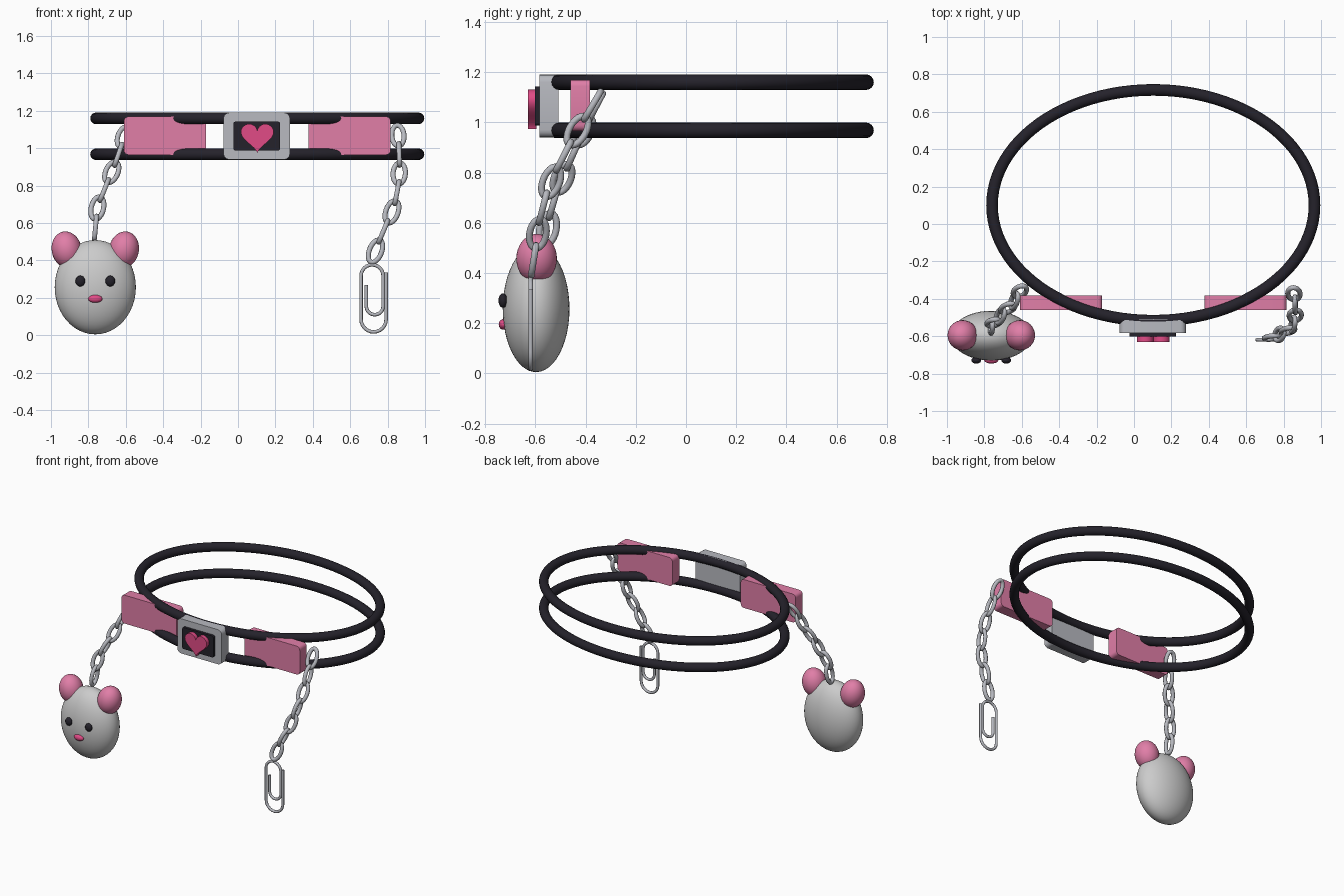
import bpy, bmesh, math
from mathutils import Vector, Matrix

if "Cube" in bpy.data.objects:
    bpy.data.objects.remove(bpy.data.objects["Cube"])


def material(name, rgb):
    m = bpy.data.materials.new(name)
    m.diffuse_color = (*rgb, 1)
    m.use_nodes = True
    m.node_tree.nodes["Principled BSDF"].inputs["Base Color"].default_value = m.diffuse_color
    return m


BLACK = material("black", (0.018, 0.016, 0.024))
PINK = material("pink", (0.75, 0.21, 0.39))
HOT = material("hot_pink", (0.75, 0.07, 0.24))
METAL = material("metal", (0.48, 0.49, 0.53))


def finish(bm, name, mat, angle=40):
    bmesh.ops.recalc_face_normals(bm, faces=bm.faces)
    me = bpy.data.meshes.new(name)
    bm.to_mesh(me)
    bm.free()
    ob = bpy.data.objects.new(name, me)
    bpy.context.collection.objects.link(ob)
    if mat:
        me.materials.append(mat)
    bpy.ops.object.select_all(action='DESELECT')
    ob.select_set(True)
    bpy.context.view_layer.objects.active = ob
    bpy.ops.object.shade_smooth_by_angle(angle=math.radians(angle))
    return ob


def prism(name, pts, y0, y1, mat):
    """Extrude an x-z outline from y0 (front) to y1 (back)."""
    bm = bmesh.new()
    a, b = ([bm.verts.new((x, y, z)) for x, z in pts] for y in (y0, y1))
    n = len(pts)
    bm.faces.new(a)
    bm.faces.new(b[::-1])
    for i in range(n):
        bm.faces.new((a[i], b[i], b[(i + 1) % n], a[(i + 1) % n]))
    return finish(bm, name, mat)


def arc(cx, cz, r, a0, a1, n):
    return [(cx + r * math.cos(math.radians(a0 + (a1 - a0) * i / n)),
             cz + r * math.sin(math.radians(a0 + (a1 - a0) * i / n))) for i in range(n + 1)]


def rounded(cx, cz, w, h, r):
    pts = []
    for k, (sx, sz) in enumerate(((1, 1), (-1, 1), (-1, -1), (1, -1))):
        pts += arc(cx + sx * (w / 2 - r), cz + sz * (h / 2 - r), r, 90 * k, 90 * k + 90, 4)
    return pts


def tube(name, pts, r, mat, normal, closed=True, sides=12):
    """Sweep a round section along a planar path."""
    bm = bmesh.new()
    pts = [Vector(p) for p in pts]
    normal = Vector(normal).normalized()
    n, rings = len(pts), []
    for i, p in enumerate(pts):
        nxt = pts[(i + 1) % n] if closed else pts[min(i + 1, n - 1)]
        prv = pts[i - 1] if closed else pts[max(i - 1, 0)]
        side = (nxt - prv).normalized().cross(normal)
        rings.append([bm.verts.new(p + r * (side * math.cos(t) + normal * math.sin(t)))
                      for t in (2 * math.pi * k / sides for k in range(sides))])
    for i in range(n if closed else n - 1):
        a, b = rings[i], rings[(i + 1) % n]
        for k in range(sides):
            j = (k + 1) % sides
            bm.faces.new((a[k], a[j], b[j], b[k]))
    if not closed:
        bm.faces.new(rings[0])
        bm.faces.new(rings[-1][::-1])
    return finish(bm, name, mat, 60)


def ellipsoid(name, loc, radii, mat=None, tilt=0, seg=32):
    bm = bmesh.new()
    bmesh.ops.create_uvsphere(bm, u_segments=seg, v_segments=seg // 2, radius=1)
    m = Matrix.Translation(loc) @ Matrix.Rotation(math.radians(tilt), 4, 'Y') @ Matrix.Diagonal((*radii, 1))
    bmesh.ops.transform(bm, matrix=m, verts=bm.verts)
    return finish(bm, name, mat)


CX = 0.103

# two elliptical bands
for name, z in (("upper_band", 1.16), ("lower_band", 0.968)):
    tube(name, [(CX + 0.862 * math.cos(t), 0.1 + 0.617 * math.sin(t), z)
                for t in (2 * math.pi * i / 96 for i in range(96))], 0.031, BLACK, (0, 0, 1), sides=16)

# pink side plates
for name, s in (("left_plate", -1), ("right_plate", 1)):
    prism(name, rounded(CX + s * 0.493, 1.067, 0.44, 0.205, 0.025), -0.46, -0.382, PINK)

# buckle with heart
prism("buckle", rounded(CX - 0.003, 1.065, 0.355, 0.25, 0.03), -0.583, -0.507, METAL)
prism("buckle_inset", rounded(CX - 0.003, 1.065, 0.25, 0.155, 0.012), -0.602, -0.57, BLACK)
heart = []
for i in range(40):
    t = 2 * math.pi * i / 40
    hx = 16 * math.sin(t) ** 3
    hz = 13 * math.cos(t) - 5 * math.cos(2 * t) - 2 * math.cos(3 * t) - math.cos(4 * t)
    heart.append((CX + hx * 0.0055, 1.066 + hz * 0.0054))
prism("heart", heart, -0.63, -0.595, HOT)


# chains of alternating oval links
def chain(name, pts):
    pts = [Vector(p) for p in pts]
    for i, p in enumerate(pts):
        d = (pts[max(i - 1, 0)] - pts[min(i + 1, len(pts) - 1)]).normalized()
        ref = Vector((1, 0, 0)) if i % 2 == 0 else Vector((0, 1, 0))
        u = (ref - d * ref.dot(d)).normalized()
        loop = [p + u * (0.033 * math.cos(t)) + d * (0.064 * math.sin(t))
                for t in (2 * math.pi * k / 24 for k in range(24))]
        tube(f"{name}_link_{i + 1}", loop, 0.0135, METAL, u.cross(d), sides=10)


chain("left_chain", [(-0.61, -0.36, 1.06), (-0.64, -0.41, 0.965), (-0.675, -0.45, 0.872),
                     (-0.715, -0.492, 0.777), (-0.752, -0.528, 0.68), (-0.762, -0.55, 0.575)])
chain("right_chain", [(0.855, -0.373, 1.067), (0.862, -0.432, 0.967), (0.862, -0.488, 0.865),
                      (0.85, -0.537, 0.763), (0.823, -0.57, 0.66), (0.777, -0.59, 0.556),
                      (0.735, -0.607, 0.45)])

# paper clip charm
clip = [(0.792, 0.335)] + arc(0.725, 0.085, 0.067, 0, -180, 12)
clip += arc(0.717, 0.318, 0.059, 180, 0, 12) + arc(0.731, 0.155, 0.045, 0, -180, 12) + [(0.686, 0.27)]
tube("paper_clip", [(x, -0.619, z) for x, z in clip], 0.0095, METAL, (0, 1, 0), closed=False, sides=10)

# animal head charm
HX = -0.763
ellipsoid("head", (HX, -0.597, 0.257), (0.217, 0.133, 0.252), seg=48)
for side, s in (("left", -1), ("right", 1)):
    ellipsoid(side + "_ear", (HX + s * 0.153, -0.595, 0.457), (0.08, 0.081, 0.099), PINK, s * 12)
    ellipsoid(side + "_eye", (HX + s * 0.08, -0.729, 0.29), (0.026, 0.018, 0.029), BLACK, seg=20)
ellipsoid("nose", (HX, -0.728, 0.195), (0.038, 0.018, 0.021), HOT, seg=20)
